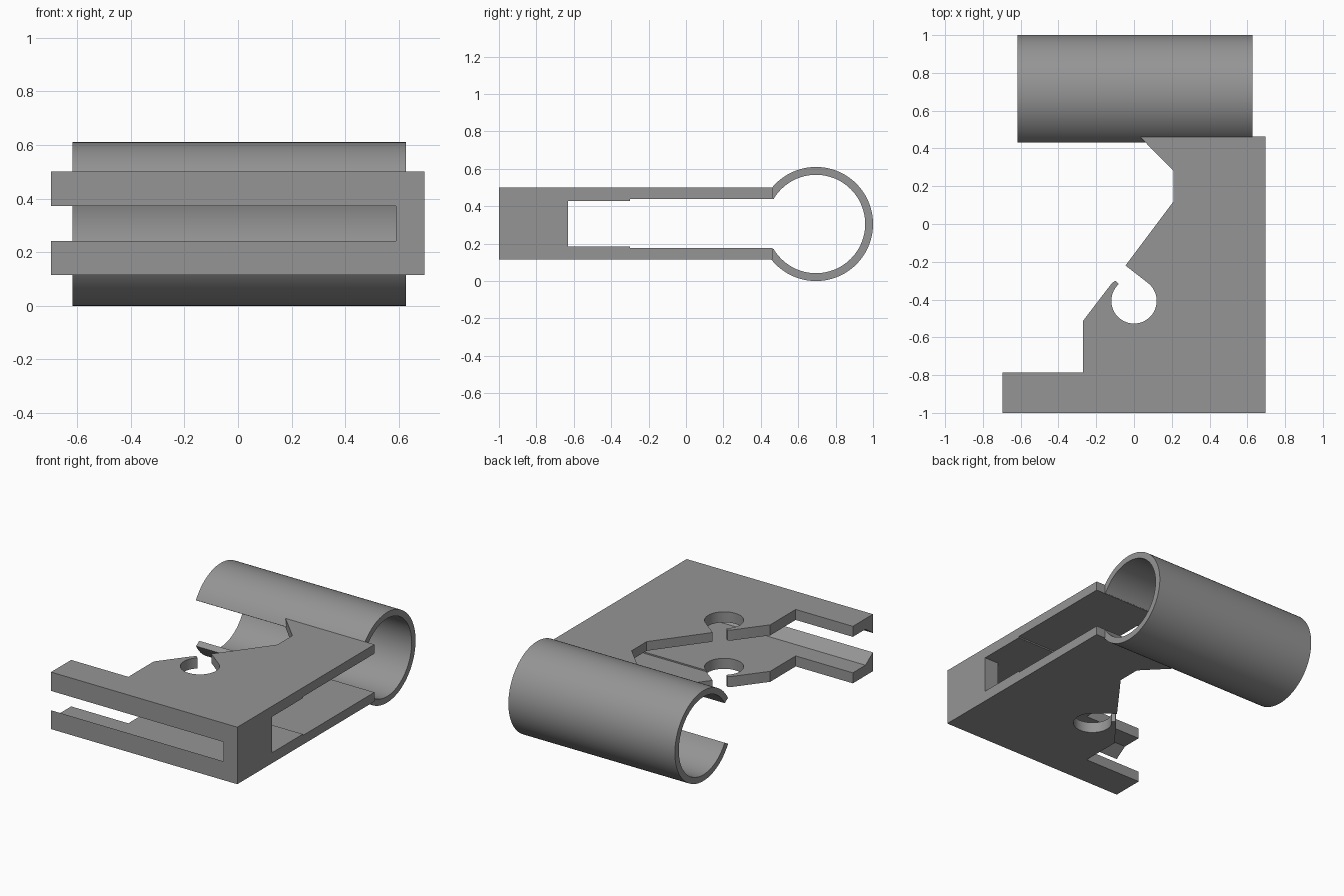
import bpy, bmesh, math
from mathutils import Vector

if "Cube" in bpy.data.objects:
    bpy.data.objects.remove(bpy.data.objects["Cube"])

grey = bpy.data.materials.new("mid grey")
grey.diffuse_color = (0.30, 0.30, 0.30, 1)
grey.use_nodes = True
grey.node_tree.nodes["Principled BSDF"].inputs["Base Color"].default_value = grey.diffuse_color


def prism(name, outline, axis, lo, hi):
    """Extrude a closed outline along x (points are y,z) or z (points are x,y)."""
    bm = bmesh.new()
    place = (lambda p: (lo, p[0], p[1])) if axis == "x" else (lambda p: (p[0], p[1], lo))
    step = Vector((hi - lo, 0, 0)) if axis == "x" else Vector((0, 0, hi - lo))
    face = bm.faces.new([bm.verts.new(place(p)) for p in outline])
    top = bmesh.ops.extrude_face_region(bm, geom=[face])
    bmesh.ops.translate(bm, vec=step,
                        verts=[v for v in top["geom"] if isinstance(v, bmesh.types.BMVert)])
    bmesh.ops.recalc_face_normals(bm, faces=bm.faces)
    mesh = bpy.data.meshes.new(name)
    bm.to_mesh(mesh)
    bm.free()
    mesh.materials.append(grey)
    obj = bpy.data.objects.new(name, mesh)
    bpy.context.collection.objects.link(obj)
    return obj


def arc(cx, cy, r, start, end, n):
    return [(cx + r * math.cos(math.radians(start + (end - start) * i / n)),
             cy + r * math.sin(math.radians(start + (end - start) * i / n)))
            for i in range(n + 1)]


def smooth(obj):
    bpy.ops.object.select_all(action="DESELECT")
    obj.select_set(True)
    bpy.context.view_layer.objects.active = obj
    bpy.ops.object.shade_smooth_by_angle(angle=math.radians(30))


def cut(obj, cutter):
    mod = obj.modifiers.new("cut", "BOOLEAN")
    mod.operation, mod.solver, mod.object = "DIFFERENCE", "EXACT", cutter
    bpy.context.view_layer.objects.active = obj
    bpy.ops.object.modifier_apply(modifier=mod.name)
    bpy.data.objects.remove(cutter)


# Clamp body: notched outline with a round snap socket
outline = [(-0.697, -1), (0.695, -1), (0.695, 0.463), (0.03, 0.463), (0.21, 0.28),
           (0.21, 0.12), (-0.045, -0.22)]
outline += arc(0, -0.407, 0.12, 53, -228, 40)
outline += [(-0.10, -0.30), (-0.12, -0.317), (-0.27, -0.513), (-0.27, -0.785), (-0.697, -0.785)]
body = prism("clamp_body", outline, "z", 0.115, 0.5)

# Slot between the plates, leaving the front right corner solid
cut(body, prism("slot_cutter", [(-1, -1.1), (0.59, -1.1), (0.59, -0.63), (1, -0.63),
                                (1, 0.6), (-1, 0.6)], "z", 0.186, 0.429))
# Slightly deeper rear part of the slot
cut(body, prism("rear_slot_cutter", [(-1.1, -0.3), (1.1, -0.3), (1.1, 0.7), (-1.1, 0.7)],
                "z", 0.177, 0.438))
smooth(body)

# Sloped lips along the front edge of the slot
for name, wall, edge in (("lower_lip", 0.186, 0.242), ("upper_lip", 0.429, 0.373)):
    prism(name, [(-1, wall), (-1, edge), (-0.92, wall)], "x", -0.697, 0.59)

# Open tube at the back
tube = prism("tube_clip", arc(0.695, 0.305, 0.305, 149.5, -149.5, 80)
             + arc(0.695, 0.305, 0.263, -149.5, 149.5, 80), "x", -0.617, 0.627)
smooth(tube)
